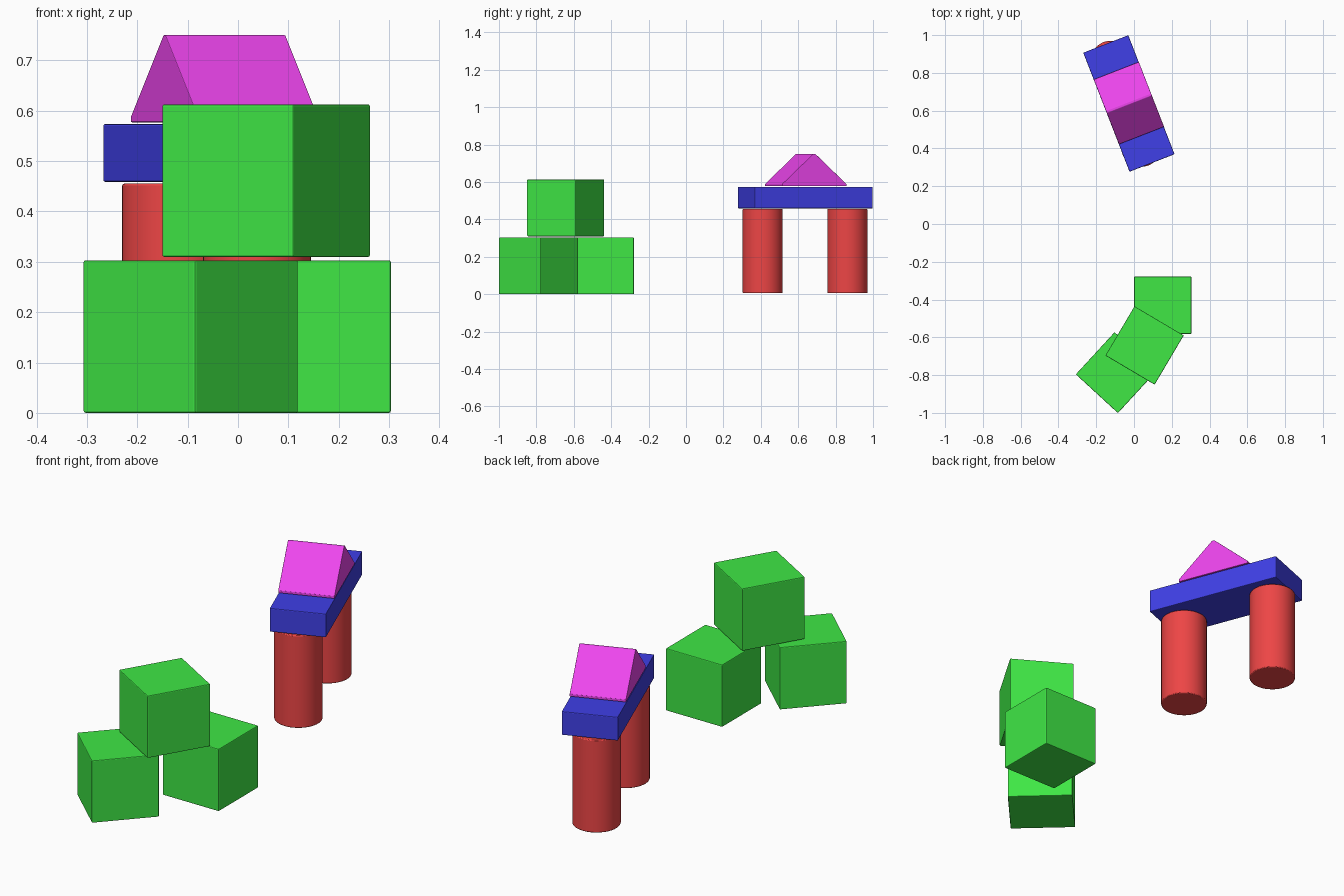
import bpy, bmesh
from math import radians
from mathutils import Vector

if "Cube" in bpy.data.objects:
    bpy.data.objects.remove(bpy.data.objects["Cube"])


def material(name, rgb):
    m = bpy.data.materials.new(name)
    m.diffuse_color = (*rgb, 1)
    m.use_nodes = True
    m.node_tree.nodes["Principled BSDF"].inputs["Base Color"].default_value = m.diffuse_color
    return m


GREEN = material("green", (0.05, 0.8, 0.06))
BLUE = material("blue", (0.05, 0.05, 0.8))
RED = material("red", (0.85, 0.06, 0.06))
MAGENTA = material("magenta", (0.85, 0.06, 0.85))


def finish(ob, name, mat, bevel=0.004):
    ob.name = name
    ob.data.materials.append(mat)
    mod = ob.modifiers.new("soft_edges", 'BEVEL')
    mod.width = bevel
    mod.segments = 2
    mod.limit_method = 'ANGLE'
    return ob


def box(name, center, size, turn, mat):
    bpy.ops.mesh.primitive_cube_add(size=1, location=center, rotation=(0, 0, radians(turn)))
    ob = bpy.context.object
    ob.scale = size
    bpy.ops.object.transform_apply(location=False, rotation=False, scale=True)
    return finish(ob, name, mat)


# pyramid of three cube blocks
S = 0.303
box("cube_block_left", (-0.094, -0.787, S / 2), (S, S, S), 47.4, GREEN)
box("cube_block_right", (0.152, -0.43, S / 2), (S, S, S), 0, GREEN)
box("cube_block_top", (0.056, -0.643, 0.461), (S, S, S), -30.6, GREEN)

# two round pillars of the gate
for name, x, y in (("front_pillar", 0.038, 0.41), ("back_pillar", -0.123, 0.863)):
    bpy.ops.mesh.primitive_cylinder_add(vertices=48, radius=0.107, depth=0.45,
                                        location=(x, y, 0.23))
    bpy.ops.object.shade_smooth_by_angle()
    finish(bpy.context.object, name, RED)

# plank across the pillars
TURN = 21.25
box("plank", (-0.027, 0.638, 0.516), (0.256, 0.676, 0.115), TURN, BLUE)

# triangular roof block, profile in y/z extruded across the plank
profile = [(-0.184, 0), (0.184, 0), (0.184, 0.012), (0.006, 0.173), (-0.006, 0.173), (-0.184, 0.012)]
bm = bmesh.new()
face = bm.faces.new([bm.verts.new((-0.128, y, z)) for y, z in profile])
ext = bmesh.ops.extrude_face_region(bm, geom=[face])
verts = [g for g in ext["geom"] if isinstance(g, bmesh.types.BMVert)]
bmesh.ops.translate(bm, verts=verts, vec=Vector((0.256, 0, 0)))
bmesh.ops.recalc_face_normals(bm, faces=bm.faces)
mesh = bpy.data.meshes.new("roof_block")
bm.to_mesh(mesh)
bm.free()
roof = bpy.data.objects.new("roof_block", mesh)
bpy.context.collection.objects.link(roof)
roof.location = (-0.027, 0.64, 0.577)
roof.rotation_euler = (0, 0, radians(TURN))
finish(roof, "roof_block", MAGENTA, 0.002)
